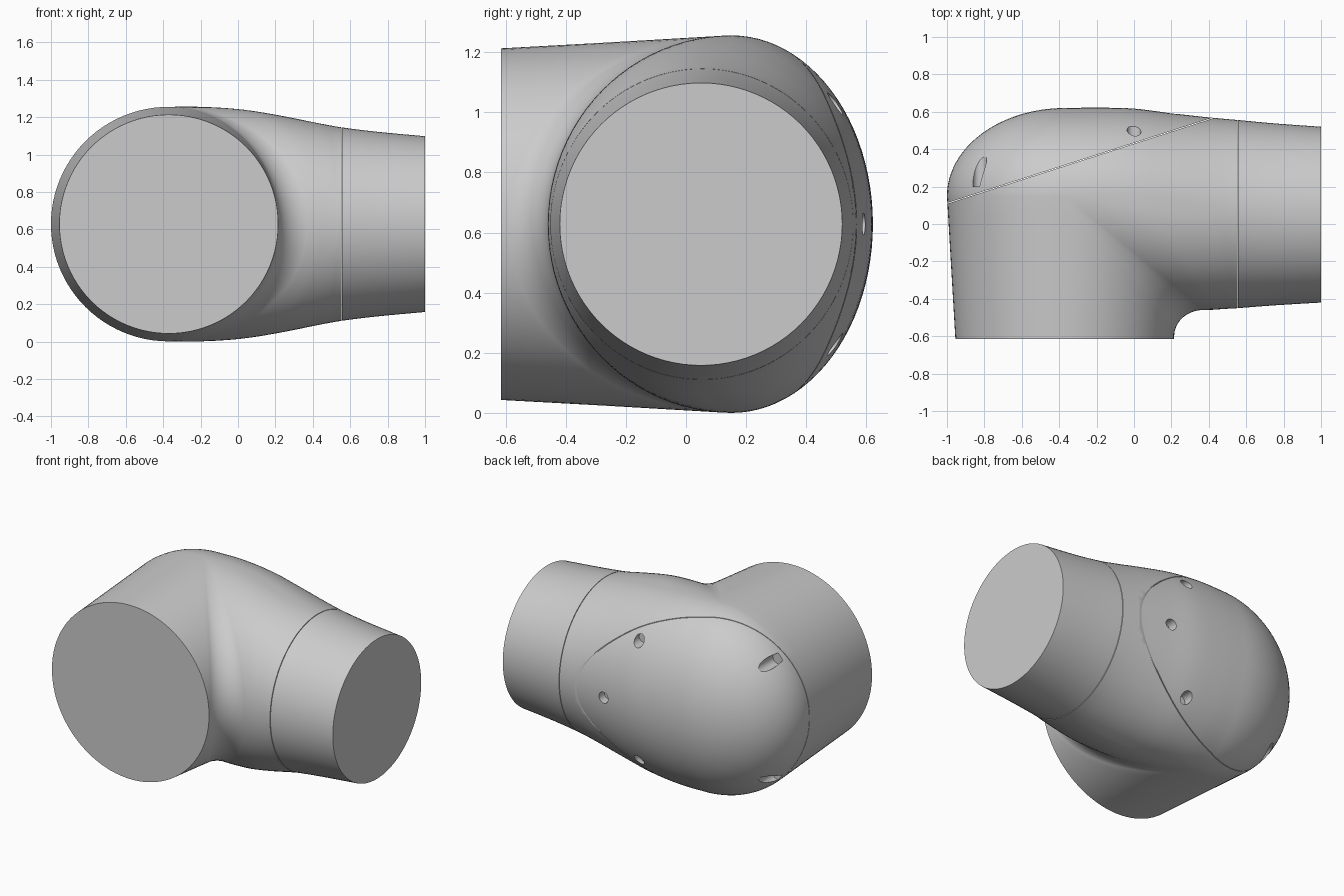
import bpy, bmesh, math
from mathutils import Vector, Matrix

default = bpy.data.objects.get("Cube")
if default:
    bpy.data.objects.remove(default, do_unlink=True)

MID = 0.628      # height of both tube axes
SEG = 96         # points around a section

grey = bpy.data.materials.new("plain_grey")
grey.use_nodes = True
grey.diffuse_color = (0.6, 0.6, 0.6, 1)
grey.node_tree.nodes["Principled BSDF"].inputs["Base Color"].default_value = (0.6, 0.6, 0.6, 1)


def lerp(a, b, t):
    return [p + (q - p) * t for p, q in zip(a, b)]


def spline(a, b, c, d, t):
    return [0.5 * (2 * q + (r - p) * t + (2 * p - 5 * q + 4 * r - s) * t * t
                   + (3 * q - p - 3 * r + s) * t ** 3) for p, q, r, s in zip(a, b, c, d)]


# Stations: ridge x, y, inner edge x, y, outer edge x, y, half height
front_end = (-0.37, -0.615, 0.215, -0.615, -0.955, -0.615, 0.585)
arm = [
    (-0.37, 0.15, 0.37, -0.46, -0.37, 0.62, 0.627),
    (-0.20, 0.15, 0.385, -0.46, -0.20, 0.622, 0.627),
    (0.00, 0.13, 0.43, -0.458, 0.00, 0.617, 0.613),
    (0.20, 0.10, 0.47, -0.455, 0.20, 0.592, 0.583),
    (0.40, 0.07, 0.52, -0.452, 0.40, 0.570, 0.545),
    (0.555, 0.055, 0.555, -0.45, 0.555, 0.556, 0.517),
    (0.75, 0.05, 0.75, -0.435, 0.75, 0.538, 0.493),
    (1.00, 0.05, 1.00, -0.42, 1.00, 0.52, 0.47),
]

# Bend: filleted inside corner and domed outside corner around one ridge point
bend = []
for i in range(25):
    a = math.pi / 2 * i / 24
    c, s = math.cos(a), math.sin(a)
    bend.append((-0.37, 0.15, 0.37 - 0.155 * c, -0.60 + 0.14 * s,
                 -0.37 - 0.63 * c, 0.15 + 0.47 * s, 0.627))

stations = [lerp(front_end, bend[0], i / 8) for i in range(8)] + bend
for i in range(len(arm) - 1):
    before, after = arm[max(i - 1, 0)], arm[min(i + 2, len(arm) - 1)]
    stations += [spline(before, arm[i], arm[i + 1], after, k / 5) for k in range(1, 6)]


def section(st):
    cx, cy, px, py, qx, qy, h = st
    pts = []
    for k in range(SEG):
        t = 2 * math.pi * k / SEG
        w = math.cos(t)
        ex, ey = (px, py) if w >= 0 else (qx, qy)
        pts.append((cx + (ex - cx) * abs(w), cy + (ey - cy) * abs(w), MID + h * math.sin(t)))
    return pts


def elbow_solid():
    bm = bmesh.new()
    rings = [[bm.verts.new(p) for p in section(st)] for st in stations]
    for r0, r1 in zip(rings, rings[1:]):
        for k in range(SEG):
            n = (k + 1) % SEG
            bm.faces.new((r0[k], r0[n], r1[n], r1[k]))
    bm.faces.new(rings[0])
    bm.faces.new(rings[-1])
    bmesh.ops.remove_doubles(bm, verts=bm.verts, dist=1e-5)
    bmesh.ops.recalc_face_normals(bm, faces=bm.faces)
    return bm


def keep_side(bm, point, normal):
    """Cut away what the normal points to and cap the cut."""
    geom = bm.verts[:] + bm.edges[:] + bm.faces[:]
    bmesh.ops.bisect_plane(bm, geom=geom, dist=1e-6, plane_co=point,
                           plane_no=normal, clear_outer=True)
    rim = [e for e in bm.edges if e.is_boundary]
    bmesh.ops.holes_fill(bm, edges=rim, sides=0)
    bmesh.ops.recalc_face_normals(bm, faces=bm.faces)


def make_object(name, bm):
    mesh = bpy.data.meshes.new(name)
    bm.to_mesh(mesh)
    bm.free()
    mesh.materials.append(grey)
    obj = bpy.data.objects.new(name, mesh)
    bpy.context.collection.objects.link(obj)
    return obj


def activate(obj):
    bpy.ops.object.select_all(action='DESELECT')
    obj.select_set(True)
    bpy.context.view_layer.objects.active = obj


# Three parts divided by hairline seams
GAP = 0.002
seam = Vector((-1.0, 0.11, 0))
seam_normal = Vector((-0.306, 0.952, 0)).normalized()
joint = Vector((0.555, 0, 0))
along = Vector((1, 0, 0))

bm = elbow_solid()
keep_side(bm, joint - along * GAP, along)
keep_side(bm, seam - seam_normal * GAP, seam_normal)
body = make_object("elbow_body", bm)

bm = elbow_solid()
keep_side(bm, joint - along * GAP, along)
keep_side(bm, seam + seam_normal * GAP, -seam_normal)
cover = make_object("rear_cover", bm)

bm = elbow_solid()
keep_side(bm, joint + along * GAP, -along)
sleeve = make_object("end_sleeve", bm)

# Screw holes bored into the cover from behind: x, surface y, height offset, depth
bm = bmesh.new()
for x, y, dz, depth in ((0.2, 0.59, 0, 0.06), (0, 0.5, 0.4, 0.06), (0, 0.5, -0.4, 0.06),
                        (-0.825, 0.29, 0.39, 0.09), (-0.825, 0.29, -0.39, 0.09)):
    length = 0.3
    place = Matrix.Translation((x, y - depth + length / 2, MID + dz)) @ Matrix.Rotation(math.pi / 2, 4, 'X')
    bmesh.ops.create_cone(bm, cap_ends=True, segments=32, radius1=0.037, radius2=0.037,
                          depth=length, matrix=place)
cutter = make_object("hole_cutter", bm)
cutter.hide_render = True

bore = cover.modifiers.new("screw_holes", 'BOOLEAN')
bore.operation = 'DIFFERENCE'
bore.solver = 'EXACT'
bore.object = cutter
activate(cover)
bpy.ops.object.modifier_apply(modifier=bore.name)
bpy.data.objects.remove(cutter, do_unlink=True)

# Smooth surfaces with crisp rims
for obj in (body, cover, sleeve):
    activate(obj)
    bpy.ops.object.shade_smooth_by_angle(angle=math.radians(30))
